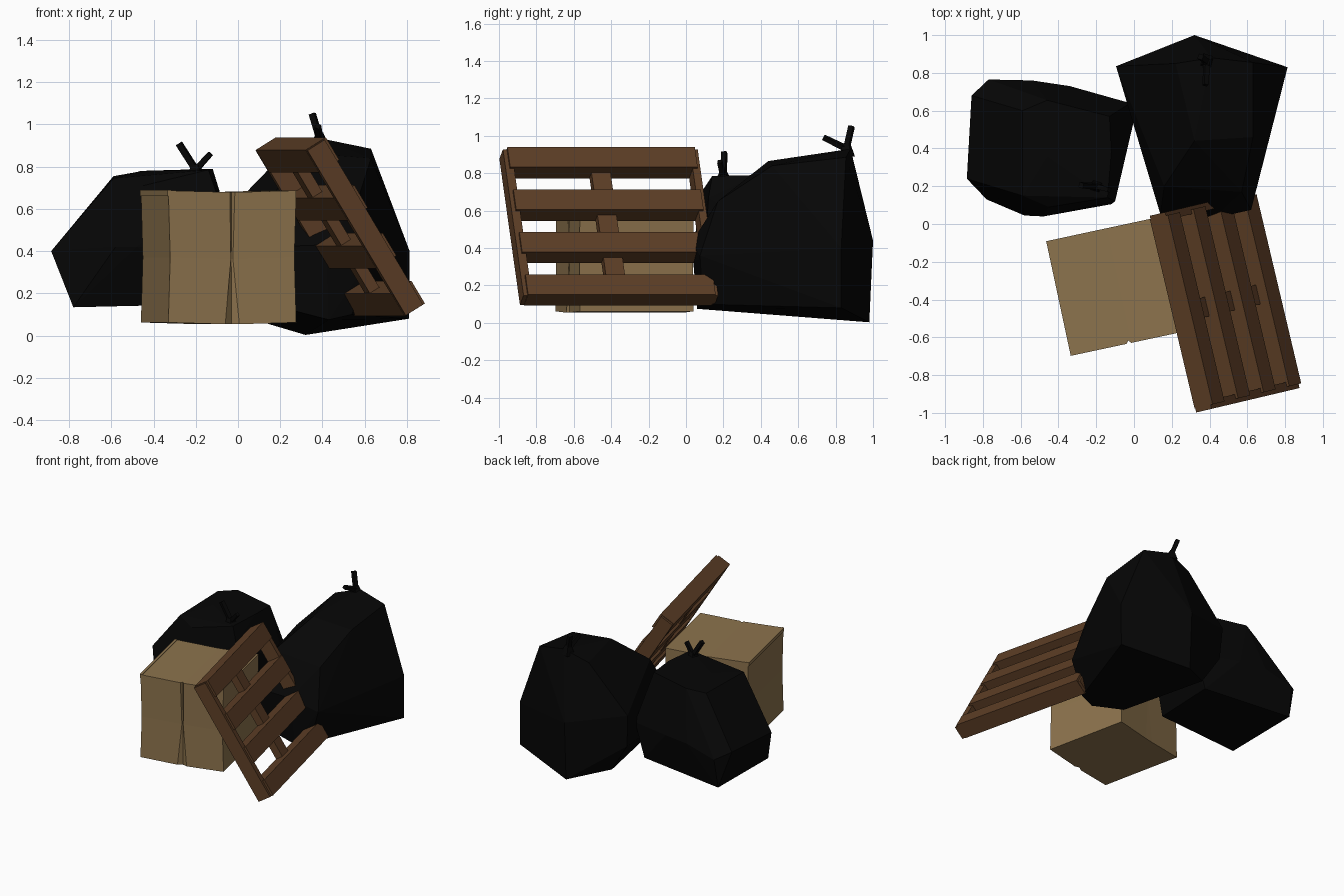
import bpy, bmesh, math
from mathutils import Vector

if "Cube" in bpy.data.objects:
    bpy.data.objects.remove(bpy.data.objects["Cube"])


def material(name, rgb):
    m = bpy.data.materials.new(name)
    m.diffuse_color = (*rgb, 1)
    m.use_nodes = True
    m.node_tree.nodes["Principled BSDF"].inputs["Base Color"].default_value = m.diffuse_color
    return m


WOOD = material("brown wood", (0.108, 0.048, 0.019))
CARD = material("cardboard tan", (0.265, 0.172, 0.074))
BAG = material("black plastic", (0.0018, 0.0018, 0.0018))


def finish(name, bm, mat):
    bmesh.ops.recalc_face_normals(bm, faces=bm.faces[:])
    me = bpy.data.meshes.new(name)
    bm.to_mesh(me)
    bm.free()
    me.materials.append(mat)
    ob = bpy.data.objects.new(name, me)
    bpy.context.collection.objects.link(ob)
    return ob


def hull(name, points, mat, flatten=0.0):
    """Flat-faced convex solid around a few points."""
    bm = bmesh.new()
    for p in points:
        bm.verts.new(p)
    bmesh.ops.convex_hull(bm, input=bm.verts[:])
    loose = [v for v in bm.verts if not v.link_faces]
    bmesh.ops.delete(bm, geom=loose, context='VERTS')
    if flatten:
        bmesh.ops.dissolve_limit(bm, angle_limit=math.radians(flatten),
                                 verts=bm.verts[:], edges=bm.edges[:])
    return finish(name, bm, mat)


def slab(name, origin, axes, lo, hi, mat):
    """Box given by ranges along three axes of a tilted frame."""
    pts = [origin + axes[0] * a + axes[1] * b + axes[2] * c
           for a in (lo[0], hi[0]) for b in (lo[1], hi[1]) for c in (lo[2], hi[2])]
    return hull(name, pts, mat, 1)


def prong(name, p, q, r0, r1, mat):
    """Tapered square strip from p to q."""
    p, q = Vector(p), Vector(q)
    d = (q - p).normalized()
    a = d.cross(Vector((0.3, 1, 0.1))).normalized()
    b = d.cross(a)
    pts = [c + (a * i + b * j) * r for c, r in ((p, r0), (q, r1))
           for i in (-1, 1) for j in (-1, 1)]
    return hull(name, pts, mat, 1)


# pallet: frame runs along the boards, down the slope, and out of the face
tilt = math.radians(58.5)
h, v = math.cos(tilt), math.sin(tilt)
along = Vector((-0.23, 0.973, 0))
down = Vector((0.973 * h, 0.23 * h, -v))
out = Vector((0.973 * v, 0.23 * v, h))
corner = Vector((0.323, -0.987, 0.879))
frame = (along, down, out)
for i in range(4):
    s = i * 0.266
    slab(f"pallet_board_{i + 1}", corner, frame, (0.01, s, 0), (1.04, s + 0.125, 0.115), WOOD)
slab("pallet_near_rail", corner, frame, (-0.012, 0.004, 0.002), (0.035, 0.92, 0.1), WOOD)
slab("pallet_far_rail", corner, frame, (1.016, 0.004, 0.002), (1.058, 0.92, 0.1), WOOD)
slab("pallet_middle_rail", corner, frame, (0.468, 0.01, 0.004), (0.573, 0.91, 0.058), WOOD)

# cardboard box: three stacked outlines with a V seam down the front
start = Vector((-0.33, -0.697, 0))
U, V, Z = Vector((0.606, 0.13, 0)), Vector((-0.13, 0.607, 0)), Vector((0, 0, 1))
bm = bmesh.new()
rings = []
for z, w, pinch in ((0.062, 0.055, 0.0), (0.37, 0.008, 0.015), (0.687, 0.02, 0.0)):
    lo, hi, m = pinch, 1 - pinch, 0.5
    outline = [(lo, 0), (m - w, lo), (m, 0.025 + lo), (m + w, lo), (hi, 0),
               (hi, 1), (m + w, hi), (m, hi), (m - w, hi), (lo, 1)]
    ring = []
    for u, t in outline:
        sag = 0.008 if abs(u - m) < 0.1 else 0
        ring.append(bm.verts.new(start + U * u + V * t + Z * (z - sag)))
    rings.append(ring)
for a, b in zip(rings, rings[1:]):
    for i in range(10):
        j = (i + 1) % 10
        bm.faces.new((a[i], a[j], b[j], b[i]))
for ring in (rings[0], rings[2]):
    for quad in ((0, 1, 8, 9), (1, 2, 7, 8), (2, 3, 6, 7), (3, 4, 5, 6)):
        bm.faces.new([ring[i] for i in quad])
finish("cardboard_box", bm, CARD)
slab("box_left_flap", start, (U, V, Z), (-0.008, 0.0, 0.662), (0.022, 1.0, 0.689), CARD)

# tall bag, back right
hull("tall_rubbish_bag", [
    (0.32, 0.98, 0.003), (0.81, 0.83, 0.08), (-0.08, 0.82, 0.30), (0.06, 0.80, 0.08),
    (0.14, 0.06, 0.15), (0.43, 0.06, 0.075), (0.54, 0.09, 0.10),
    (0.32, 1.0, 0.44), (0.813, 0.83, 0.40), (-0.095, 0.835, 0.54), (0.62, 0.075, 0.36),
    (0.14, 0.05, 0.42), (0.42, 0.03, 0.43),
    (0.63, 0.855, 0.885), (0.63, 0.46, 0.84), (0.41, 0.88, 0.93), (0.22, 0.85, 0.865),
    (0.32, 0.44, 0.865), (0.16, 0.20, 0.66), (0.57, 0.17, 0.65)], BAG, 4)
prong("tall_bag_knot", (0.39, 0.86, 0.89), (0.385, 0.86, 0.96), 0.035, 0.015, BAG)
prong("tall_bag_tie_up", (0.385, 0.86, 0.94), (0.352, 0.885, 1.05), 0.014, 0.014, BAG)
prong("tall_bag_tie_side", (0.385, 0.85, 0.935), (0.378, 0.735, 0.992), 0.014, 0.012, BAG)

# low bag, back left
hull("low_rubbish_bag", [
    (-0.78, 0.73, 0.14), (-0.78, 0.13, 0.134), (-0.12, 0.16, 0.15), (-0.10, 0.64, 0.15),
    (-0.86, 0.68, 0.41), (-0.885, 0.24, 0.40), (-0.58, 0.045, 0.42), (-0.48, 0.04, 0.42),
    (-0.12, 0.105, 0.42), (0.0, 0.55, 0.40), (-0.02, 0.64, 0.40), (-0.34, 0.73, 0.42),
    (-0.54, 0.76, 0.42), (-0.77, 0.765, 0.36),
    (-0.59, 0.60, 0.755), (-0.59, 0.15, 0.745), (-0.46, 0.36, 0.78), (-0.46, 0.655, 0.778),
    (-0.45, 0.09, 0.71), (-0.14, 0.14, 0.785), (-0.12, 0.38, 0.79), (-0.13, 0.57, 0.78),
    (-0.10, 0.12, 0.67)], BAG, 4)
prong("low_bag_knot", (-0.20, 0.20, 0.76), (-0.20, 0.20, 0.81), 0.035, 0.015, BAG)
prong("low_bag_tie_left", (-0.20, 0.20, 0.785), (-0.28, 0.205, 0.91), 0.014, 0.014, BAG)
prong("low_bag_tie_right", (-0.20, 0.20, 0.785), (-0.13, 0.18, 0.862), 0.014, 0.012, BAG)
